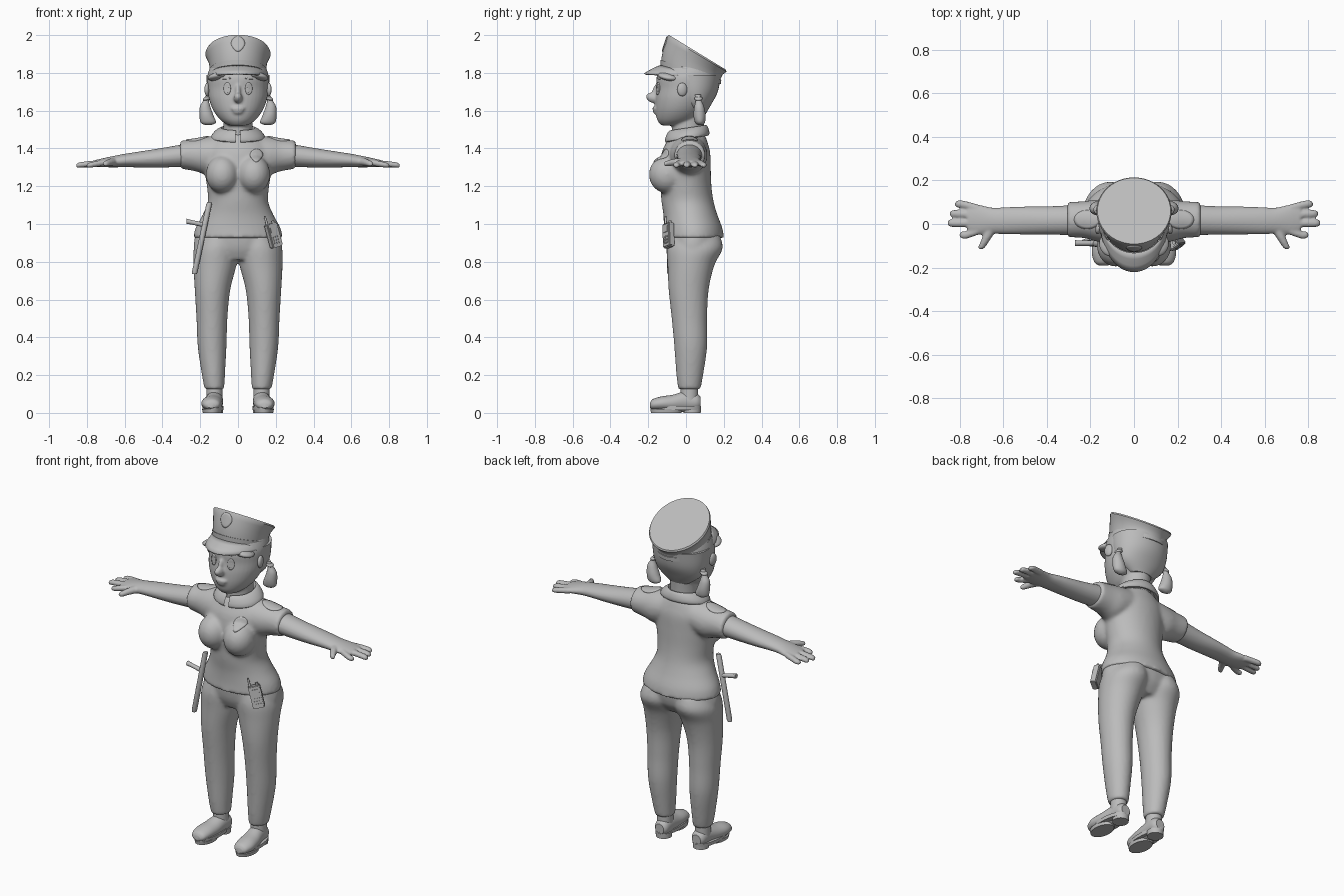
import bpy, bmesh, math
from mathutils import Matrix, Vector, Euler

cube = bpy.data.objects.get("Cube")
if cube:
    bpy.data.objects.remove(cube, do_unlink=True)

grey = bpy.data.materials.new("plain grey")
grey.use_nodes = True
grey.diffuse_color = (0.5, 0.5, 0.5, 1)
for node in grey.node_tree.nodes:
    if node.type == 'BSDF_PRINCIPLED':
        node.inputs["Base Color"].default_value = grey.diffuse_color


def place(axis, t, u, v):
    return {'x': (t, u, v), 'y': (u, t, v), 'z': (u, v, t)}[axis]


def spline(rows, sub):
    """Smoothly interpolate rows of numbers."""
    rows = [(tuple(r) + (0,))[:6] for r in rows]
    out = []
    for i in range(len(rows) - 1):
        a, b = rows[max(i - 1, 0)], rows[i]
        c, d = rows[i + 1], rows[min(i + 2, len(rows) - 1)]
        for k in range(sub):
            f = k / sub
            out.append([q + f * (r - p) / 2 + f * f * (2 * p - 5 * q + 4 * r - s) / 2
                        + f ** 3 * (3 * q - p - 3 * r + s) / 2
                        for p, q, r, s in zip(a, b, c, d)])
    return out + [rows[-1]]


def loft(bm, axis, rows, n=32, sub=5):
    """Skin ellipses; a row is position, centre u, centre v, radius u, radius v, tilt."""
    rings = []
    for t, u, v, ru, rv, tilt in spline(rows, sub):
        ring = []
        for k in range(n):
            a = math.tau * k / n
            du, dv = ru * math.sin(a), rv * math.cos(a)
            ring.append(bm.verts.new(place(axis, t + tilt * dv, u + du, v + dv)))
        rings.append(ring)
    for low, high in zip(rings, rings[1:]):
        for k in range(n):
            j = (k + 1) % n
            bm.faces.new((low[k], low[j], high[j], high[k]))
    bm.faces.new(rings[0][::-1])
    bm.faces.new(rings[-1])


def ball(bm, centre, radii, turn=(0, 0, 0)):
    m = Matrix.LocRotScale(Vector(centre), Euler(turn), Vector(radii))
    bmesh.ops.create_uvsphere(bm, u_segments=24, v_segments=14, radius=1, matrix=m)


def box(bm, centre, size):
    m = Matrix.LocRotScale(Vector(centre), None, Vector(size))
    bmesh.ops.create_cube(bm, size=1, matrix=m)


def finish(name, bm, mirror=False, voxel=0, relax=0):
    bmesh.ops.recalc_face_normals(bm, faces=bm.faces)
    mesh = bpy.data.meshes.new(name)
    bm.to_mesh(mesh)
    bm.free()
    mesh.materials.append(grey)
    mesh.shade_smooth()
    mesh.set_sharp_from_angle(angle=math.radians(40))
    ob = bpy.data.objects.new(name, mesh)
    bpy.context.scene.collection.objects.link(ob)
    if mirror:
        ob.modifiers.new("Mirror", 'MIRROR').use_mirror_merge = False
    if voxel:
        blend = ob.modifiers.new("Blend", 'REMESH')
        blend.mode = 'VOXEL'
        blend.voxel_size = voxel
        blend.use_smooth_shade = True
        soft = ob.modifiers.new("Soften", 'SMOOTH')
        soft.factor, soft.iterations = 0.5, relax
    return ob


def decal(name, target, axis, start, u, v, ru, rv, mirror=False, point=0):
    """Thin plate projected onto a surface; point pulls the lower edge into a shield."""
    bm = bmesh.new()
    n, last = 24, None
    centre = bm.verts.new(place(axis, start, u, v))
    for s in (0.25, 0.5, 0.75, 1):
        ring = []
        for k in range(n):
            a = math.tau * k / n
            c = math.cos(a)
            wide = 1 - point * max(0, -c)
            ring.append(bm.verts.new(place(axis, start, u + s * ru * math.sin(a) * wide, v + s * rv * c)))
        for k in range(n):
            j = (k + 1) % n
            bm.faces.new((last[k], last[j], ring[j], ring[k]) if last else (centre, ring[j], ring[k]))
        last = ring
    ob = finish(name, bm, mirror)
    wrap = ob.modifiers.new("Wrap", 'SHRINKWRAP')
    wrap.target, wrap.wrap_method = target, 'PROJECT'
    wrap.use_project_y, wrap.use_project_z = axis == 'y', axis == 'z'
    wrap.use_positive_direction = axis == 'y'
    wrap.use_negative_direction = axis == 'z'
    thick = ob.modifiers.new("Thickness", 'SOLIDIFY')
    thick.thickness, thick.offset = 0.009, 0


# Shirt with short sleeves
bm = bmesh.new()
loft(bm, 'z', [(.925, 0, .04, .237, .162), (.98, 0, .037, .225, .155), (1.05, 0, .023, .187, .143),
               (1.12, 0, .008, .16, .138), (1.2, 0, 0, .165, .135), (1.3, 0, -.004, .18, .135),
               (1.38, 0, 0, .185, .128), (1.43, 0, .005, .16, .11), (1.475, 0, .01, .1, .09)], 40)
for s in (1, -1):
    loft(bm, 'x', [(s * .06, .01, 1.385, .1, .09), (s * .16, .015, 1.363, .098, .1),
                   (s * .23, .02, 1.365, .085, .085), (s * .307, .02, 1.367, .081, .074)])
    ball(bm, (s * .083, -.1, 1.262), (.088, .097, .1))
shirt = finish("shirt", bm, voxel=.01, relax=10)

# Trousers
bm = bmesh.new()
loft(bm, 'z', [(.125, .125, .018, .052, .059), (.2, .13, .02, .061, .071), (.35, .137, .025, .076, .087),
               (.5, .138, .018, .082, .094), (.65, .135, .014, .094, .106), (.78, .122, .026, .114, .124),
               (.87, .112, .046, .122, .148), (.94, .1, .045, .1, .135)])
loft(bm, 'z', [(.81, 0, .03, .19, .1), (.87, 0, .038, .234, .135), (.95, 0, .04, .224, .148)])
finish("trousers", bm, True, .01, 6)

# Ankles and shoes
bm = bmesh.new()
loft(bm, 'z', [(.06, .125, .018, .043, .046), (.15, .125, .018, .043, .046)], sub=1)
finish("ankles", bm, True)
bm = bmesh.new()
loft(bm, 'y', [(-.19, .14, .04, .022, .014), (-.175, .14, .045, .042, .028), (-.13, .14, .05, .054, .037),
               (-.07, .134, .052, .053, .044), (0, .125, .06, .046, .054), (.055, .122, .058, .042, .046),
               (.077, .122, .055, .028, .03)])
finish("shoe_uppers", bm, True)
bm = bmesh.new()
loft(bm, 'z', [(.016, .132, -.055, .055, .132), (.036, .132, -.055, .056, .135)], sub=1)
loft(bm, 'z', [(0, .136, -.105, .05, .08), (.02, .136, -.105, .054, .084)], sub=1)
loft(bm, 'z', [(0, .123, .033, .044, .045), (.03, .123, .033, .045, .047)], sub=1)
finish("shoe_soles", bm, True)

# Arms and hands
bm = bmesh.new()
loft(bm, 'x', [(.27, .018, 1.365, .069, .061), (.4, .016, 1.351, .065, .052), (.5, .016, 1.343, .064, .044),
               (.59, .015, 1.337, .062, .036), (.65, .015, 1.331, .06, .031), (.72, .02, 1.324, .069, .023),
               (.765, .024, 1.32, .06, .016)])
for tip, base, end in ((.802, -.032, -.05), (.857, .004, .004), (.846, .041, .047), (.822, .072, .091)):
    loft(bm, 'x', [(.72, base, 1.323, .019, .017), (tip - .03, end, 1.314, .018, .015),
                   (tip - .008, end, 1.31, .015, .012), (tip, end, 1.308, .007, .006)], 16)
loft(bm, 'y', [(-.115, .704, 1.318, .008, .008), (-.107, .7, 1.319, .016, .014),
               (-.07, .68, 1.326, .021, .018), (-.02, .655, 1.33, .028, .022)], 16)
finish("arms", bm, True, .006, 3)

# Head, neck, nose and lips
bm = bmesh.new()
loft(bm, 'z', [(1.522, 0, -.075, .05, .055), (1.55, 0, -.05, .092, .102), (1.6, 0, -.03, .13, .132),
               (1.66, 0, -.012, .153, .15), (1.72, 0, .005, .161, .161), (1.78, 0, .012, .163, .167),
               (1.84, 0, .02, .145, .145)], 40)
loft(bm, 'z', [(1.42, 0, .015, .084, .088), (1.5, 0, .01, .077, .085), (1.59, 0, .012, .078, .088)])
ball(bm, (0, -.172, 1.667), (.023, .042, .027), (-.3, 0, 0))
ball(bm, (0, -.15, 1.7), (.017, .03, .05), (-.25, 0, 0))
ball(bm, (0, -.158, 1.61), (.038, .02, .015))
ball(bm, (0, -.155, 1.594), (.03, .02, .014))
head = finish("head", bm, voxel=.007, relax=4)
decal("eyes", head, 'y', -.5, .056, 1.717, .018, .033, True)
decal("pupils", head, 'y', -.5, .054, 1.712, .008, .016, True)
decal("eyebrows", head, 'y', -.5, .07, 1.772, .034, .006, True)

# Ears
bm = bmesh.new()
ball(bm, (.163, -.02, 1.712), (.014, .027, .036), (0, 0, .2))
finish("ears", bm, True)

# Hair with pigtails
bm = bmesh.new()
loft(bm, 'z', [(1.575, 0, .06, .07, .04), (1.63, 0, .052, .137, .08), (1.7, 0, .046, .161, .122),
               (1.79, 0, .043, .167, .142)], 40)
finish("hair", bm)
bm = bmesh.new()
ball(bm, (.1, -.09, 1.783), (.062, .06, .022), (0, .25, .6))
finish("fringe", bm, True)
bm = bmesh.new()
loft(bm, 'z', [(1.523, .158, .076, .012, .01), (1.537, .157, .074, .04, .026), (1.575, .167, .072, .037, .032),
               (1.62, .174, .07, .028, .026), (1.655, .168, .067, .015, .015), (1.685, .152, .063, .016, .016)], 20)
finish("pigtails", bm, True)
bm = bmesh.new()
ball(bm, (.165, .066, 1.664), (.022, .022, .011), (0, .3, 0))
finish("hair_ties", bm, True)

# Peaked cap
bm = bmesh.new()
loft(bm, 'z', [(1.79, 0, .025, .146, .156, -.29), (1.825, 0, .027, .149, .157, -.35),
               (1.86, 0, .037, .156, .157, -.44), (1.885, 0, .05, .166, .157, -.54),
               (1.9, 0, .058, .173, .156, -.6), (1.909, 0, .06, .168, .152, -.61)], 48, 1)
cap = finish("cap_crown", bm)
bm = bmesh.new()
loft(bm, 'z', [(1.786, 0, .025, .15, .16, -.29), (1.816, 0, .026, .152, .161, -.33)], 48, 1)
finish("cap_band", bm)
decal("cap_badge", cap, 'y', -.5, 0, 1.952, .036, .04, point=.3)
bm = bmesh.new()
steps, rows = 24, []
for i in range(steps + 1):
    a = math.radians(-78 + 156 * i / steps)
    x, y = .147 * math.sin(a), .025 - .156 * math.cos(a)
    z = 1.793 - .29 * (y - .025)
    drop = max(math.cos(a), 0) ** .8
    rows.append([bm.verts.new((x * (1 + .04 * f), y - .088 * f * drop, z - .036 * f ** 1.3 * drop - .008 * f))
                 for f in (0, .33, .67, 1)])
for p, q in zip(rows, rows[1:]):
    for k in range(3):
        bm.faces.new((p[k], q[k], q[k + 1], p[k + 1]))
peak = finish("cap_peak", bm).modifiers.new("Thickness", 'SOLIDIFY')
peak.thickness, peak.offset = .009, 0

# Collar, open at the front
bm = bmesh.new()
loft(bm, 'z', [(1.47, 0, .008, .08, .086, .15), (1.504, 0, .01, .086, .09, .15), (1.509, 0, .01, .096, .098, .15),
               (1.492, 0, .008, .122, .11, .15), (1.464, 0, .006, .143, .118, .16),
               (1.45, 0, .006, .138, .113, .16), (1.455, 0, .008, .11, .1, .15)], 64, 2)
gap = [f for f in bm.faces if len(f.verts) > 4 or
       (f.calc_center_median().y < 0 and abs(f.calc_center_median().x) < .014)]
bmesh.ops.delete(bm, geom=gap, context='FACES')
finish("collar", bm)

# Shoulder patches and chest badge
decal("shoulder_patches", shirt, 'z', 1.8, .215, .02, .06, .042, True)
decal("chest_badge", shirt, 'y', -.5, .097, 1.362, .034, .034, point=.4)

# Hand radio on the left hip
bm = bmesh.new()
box(bm, (0, 0, 0), (.066, .036, .13))
bmesh.ops.bevel(bm, geom=bm.edges[:], offset=.005, segments=2, affect='EDGES')
box(bm, (0, -.019, .03), (.044, .006, .03))
for col in (-.014, 0, .014):
    for row in (-.01, -.026, -.042):
        box(bm, (col, -.019, row), (.009, .006, .009))
loft(bm, 'z', [(.06, -.022, 0, .007, .007), (.11, -.022, 0, .005, .005)], 12, 1)
loft(bm, 'z', [(.06, .018, 0, .008, .008), (.076, .018, 0, .008, .008)], 12, 1)
bm.transform(Matrix.LocRotScale(Vector((.188, -.093, .94)), Euler((-.12, -.24, .6)), None))
finish("radio", bm)

# Side-handled baton on the right hip
bm = bmesh.new()
loft(bm, 'z', [(.735, -.231, -.085, .013, .013), (.745, -.229, -.085, .015, .015),
               (1.105, -.153, -.092, .015, .015), (1.115, -.15, -.092, .012, .012)], 16, 1)
loft(bm, 'x', [(-.272, -.088, 1.014, .014, .014), (-.25, -.088, 1.01, .012, .012),
               (-.18, -.088, .995, .012, .012)], 16, 1)
finish("baton", bm)
